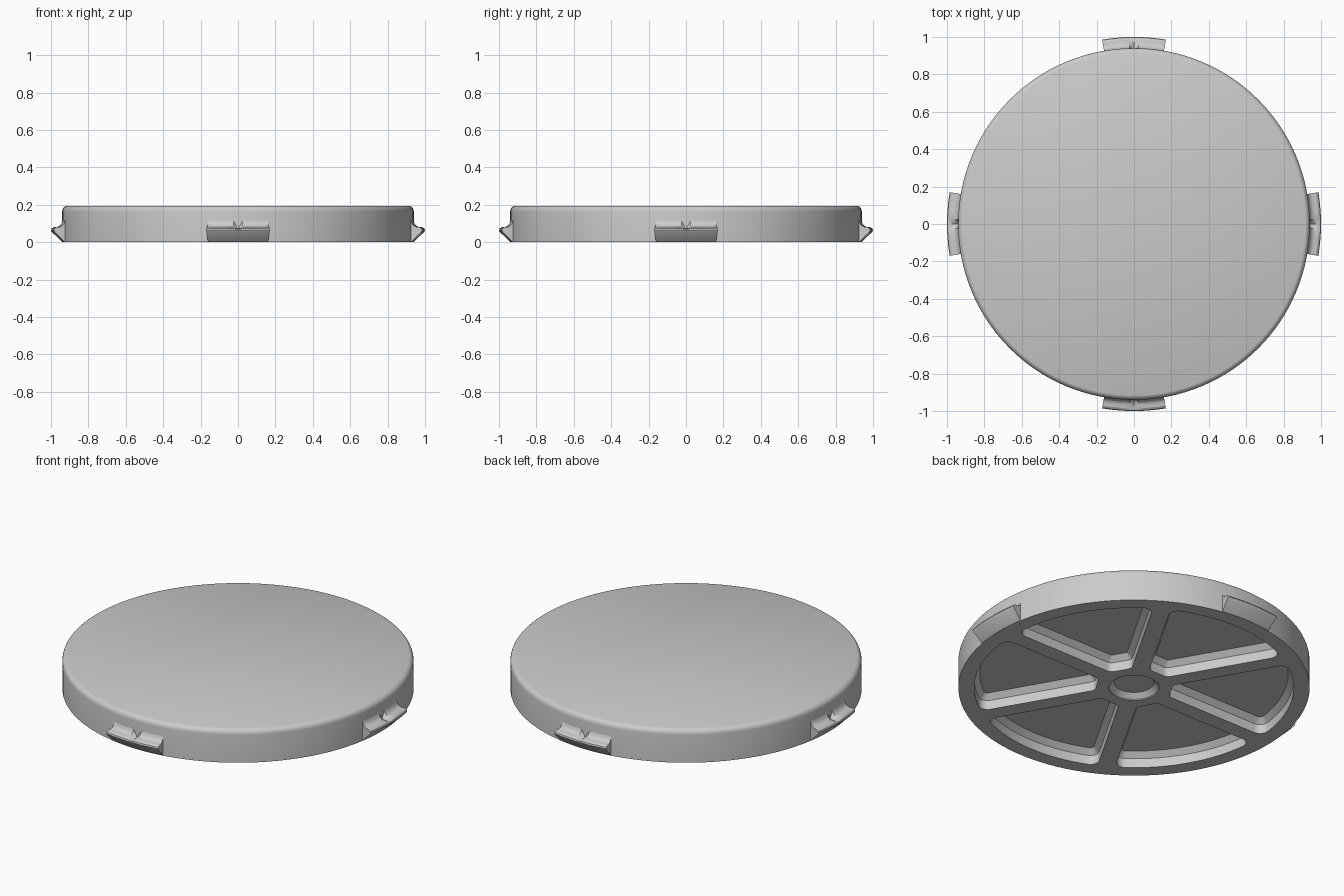
import bpy, bmesh, math
from math import sin, cos, pi, radians, sqrt

if "Cube" in bpy.data.objects:
    bpy.data.objects.remove(bpy.data.objects["Cube"])

grey = bpy.data.materials.new("mid_grey")
grey.diffuse_color = (0.6, 0.6, 0.6, 1)
grey.use_nodes = True
grey.node_tree.nodes["Principled BSDF"].inputs["Base Color"].default_value = grey.diffuse_color


def loft(bm, sections, cap=True):
    """Skin a row of closed loops and close both ends."""
    rings = [[bm.verts.new(p) for p in s] for s in sections]
    n = len(rings[0])
    for a, b in zip(rings, rings[1:]):
        for i in range(n):
            j = (i + 1) % n
            bm.faces.new((a[i], a[j], b[j], b[i]))
    bm.faces.new(rings[0][::-1])
    bm.faces.new(rings[-1])


def finish(name, bm):
    bmesh.ops.recalc_face_normals(bm, faces=bm.faces)
    me = bpy.data.meshes.new(name)
    bm.to_mesh(me)
    bm.free()
    ob = bpy.data.objects.new(name, me)
    bpy.context.collection.objects.link(ob)
    me.materials.append(grey)
    return ob


def smooth(ob):
    bpy.ops.object.select_all(action='DESELECT')
    ob.select_set(True)
    bpy.context.view_layer.objects.active = ob
    bpy.ops.object.shade_smooth_by_angle(angle=radians(30))


def circle(r, z, n):
    return [(r * cos(2 * pi * i / n), r * sin(2 * pi * i / n), z) for i in range(n)]


# Disc body with a rounded top rim
profile = [(0.94, 0.0)]
for k in range(6):
    t = radians(75) * k / 5
    profile.append((0.908 + 0.032 * cos(t), 0.164 + 0.032 * sin(t)))
bm = bmesh.new()
loft(bm, [circle(r, z, 128) for r, z in profile])
body = finish("disc_body", bm)


def pocket_outline(o, z, turn):
    """Rounded sector between two spokes, shrunk by o."""
    h, rad, flat = 0.047 + o, 0.855 - o, 0.2 + o
    ci, co = 0.036 - o, 0.05 - o
    # inner corner
    cy = h + ci
    cx = (flat + ci - cy * sin(pi / 6)) / cos(pi / 6)
    half = []
    for k in range(5):
        t = radians(210 + 60 * k / 4)
        half.append((cx + ci * cos(t), cy + ci * sin(t)))
    # outer corner
    cy = h + co
    cx = sqrt((rad - co) ** 2 - cy ** 2)
    end = math.atan2(cy, cx)
    for k in range(7):
        t = -pi / 2 + (end + pi / 2) * k / 6
        half.append((cx + co * cos(t), cy + co * sin(t)))
    # outer arc up to the middle of the sector
    for k in range(1, 9):
        t = end + (pi / 6 - end) * k / 8
        half.append((rad * cos(t), rad * sin(t)))
    polar = [(math.hypot(x, y), math.atan2(y, x)) for x, y in half]
    polar += [(r, pi / 3 - t) for r, t in polar[-2::-1]]
    return [(r * cos(t + turn), r * sin(t + turn), z) for r, t in polar]


# Six pockets and a shallow centre recess cut into the underside
bm = bmesh.new()
for i in range(6):
    turn = i * pi / 3
    loft(bm, [pocket_outline(o, z, turn) for o, z in
              ((0, -0.02), (0, 0.055), (0.03, 0.085))])
loft(bm, [circle(r, z, 48) for r, z in
          ((0.134, -0.02), (0.134, 0.006), (0.107, 0.033))])
cutter = finish("pocket_cutter", bm)
cutter.hide_render = True

mod = body.modifiers.new("pockets", 'BOOLEAN')
mod.operation = 'DIFFERENCE'
mod.solver = 'EXACT'
mod.object = cutter
bpy.context.view_layer.objects.active = body
bpy.ops.object.modifier_apply(modifier=mod.name)
bpy.data.objects.remove(cutter)
smooth(body)

# Four edge clips: a hooked profile swept round the rim, notched at the middle
clip_profile = [(0.93, 0.002), (0.941, 0.002), (0.996, 0.056), (1.0, 0.065),
                (0.997, 0.073), (0.985, 0.081), (0.968, 0.082), (0.955, 0.087),
                (0.945, 0.098), (0.94, 0.115), (0.93, 0.115)]
angles = [-9.8, -7, -4, -1.5, 0, 1.5, 4, 7, 9.8]
for i, name in enumerate(("right", "back", "left", "front")):
    bm = bmesh.new()
    sections = []
    for a in angles:
        t = radians(a) + i * pi / 2
        top = 0.07 if a == 0 else 1
        sections.append([(r * cos(t), r * sin(t), min(z, top)) for r, z in clip_profile])
    loft(bm, sections)
    smooth(finish(name + "_clip", bm))
